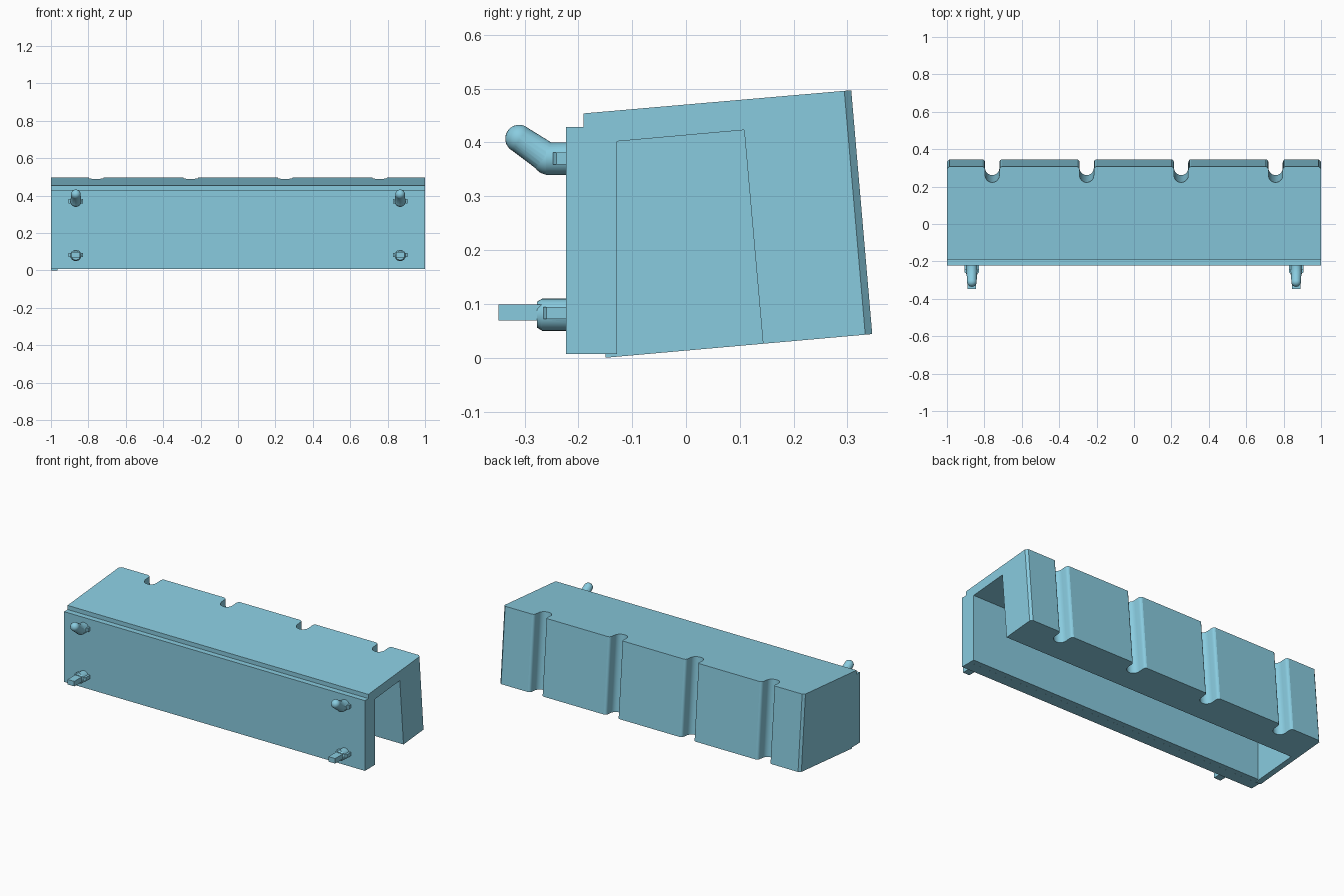
import bpy, bmesh, math
from mathutils import Vector

if "Cube" in bpy.data.objects:
    bpy.data.objects.remove(bpy.data.objects["Cube"])

teal = bpy.data.materials.new("teal")
teal.diffuse_color = (0.25, 0.60, 0.74, 1)
teal.use_nodes = True
teal.node_tree.nodes["Principled BSDF"].inputs["Base Color"].default_value = teal.diffuse_color


def prism(name, points, push):
    """Closed solid: a planar outline pushed along a vector."""
    bm = bmesh.new()
    face = bm.faces.new([bm.verts.new(p) for p in points])
    ext = bmesh.ops.extrude_face_region(bm, geom=[face])
    bmesh.ops.translate(bm, vec=Vector(push),
                        verts=[v for v in ext["geom"] if isinstance(v, bmesh.types.BMVert)])
    bmesh.ops.recalc_face_normals(bm, faces=bm.faces)
    me = bpy.data.meshes.new(name)
    bm.to_mesh(me)
    bm.free()
    ob = bpy.data.objects.new(name, me)
    bpy.context.collection.objects.link(ob)
    return ob


def side_prism(name, yz, x0, x1):
    return prism(name, [(x0, y, z) for y, z in yz], (x1 - x0, 0, 0))


def combine(target, other, op="DIFFERENCE"):
    mod = target.modifiers.new(op.lower(), "BOOLEAN")
    mod.operation, mod.solver, mod.object = op, "EXACT", other
    bpy.context.view_layer.objects.active = target
    bpy.ops.object.modifier_apply(modifier=mod.name)
    bpy.data.objects.remove(other)


def finish(ob, angle):
    ob.data.materials.clear()
    ob.data.materials.append(teal)
    bpy.ops.object.select_all(action="DESELECT")
    ob.select_set(True)
    bpy.context.view_layer.objects.active = ob
    bpy.ops.object.shade_smooth_by_angle(angle=math.radians(angle))


def rod(name, a, b, r0, r1):
    a, b = Vector(a), Vector(b)
    bpy.ops.mesh.primitive_cone_add(vertices=24, radius1=r0, radius2=r1,
                                    depth=(b - a).length, location=(a + b) / 2)
    ob = bpy.context.object
    ob.rotation_euler = (b - a).to_track_quat("Z", "Y").to_euler()
    ob.name = name
    return ob


def ball(name, loc, r):
    bpy.ops.mesh.primitive_uv_sphere_add(segments=24, ring_count=16, radius=r, location=loc)
    bpy.context.object.name = name
    return bpy.context.object


# body: mounting plate and tilted block in one outline
body = side_prism("holder_body", [
    (-0.223, 0.007), (-0.223, 0.429), (-0.19, 0.429), (-0.19, 0.454),
    (0.307, 0.497), (0.346, 0.044), (-0.15, 0.0), (-0.15, 0.007)], -1, 1)

# channel open below and at the right end
combine(body, side_prism("channel_cut", [
    (-0.128, 0.402), (0.108, 0.423), (0.1498, -0.05), (-0.16, -0.05),
    (-0.16, 0.0072), (-0.128, 0.0072)], -0.965, 1.1))

# cutters running along the tilted back face
top, bottom = Vector((0, 0.307, 0.497)), Vector((0, 0.346, 0.044))
up = (top - bottom).normalized()
inward = Vector((0, -up.z, up.y))
start, push = bottom - up * 0.1, up * 0.66


def back_cut(name, profile):
    combine(body, prism(name, [start + Vector((x, 0, 0)) + inward * d for x, d in profile], push))


# U grooves with rounded lips
half = [(0.052, -0.03), (0.052, 0.0), (0.046, 0.0025), (0.0425, 0.0055),
        (0.0395, 0.0105), (0.038, 0.018)]
arc = [(0.038 * math.cos(t * math.pi / 16), 0.047 + 0.038 * math.sin(t * math.pi / 16))
       for t in range(17)]
groove = half + arc + [(-x, d) for x, d in reversed(half)]
for gx in (-0.758, -0.253, 0.252, 0.757):
    back_cut("groove_cut", [(gx + x, d) for x, d in groove])

# chamfered end edges
for s in (-1, 1):
    back_cut("chamfer_cut", [(s * 0.974, -0.013), (s * 1.013, -0.013), (s * 1.013, 0.026)])
finish(body, 21)

# pegs that plug into the board
for s, side in ((-1, "left"), (1, "right")):
    x = s * 0.867
    # upper hook
    hook = rod(f"{side}_hook", (x, -0.215, 0.37), (x, -0.26, 0.37), 0.03, 0.03)
    combine(hook, ball("elbow", (x, -0.256, 0.3695), 0.0295), "UNION")
    combine(hook, rod("arm", (x, -0.256, 0.370), (x, -0.31, 0.407), 0.0285, 0.0255), "UNION")
    combine(hook, ball("tip", (x, -0.31, 0.407), 0.0258), "UNION")
    # lower peg: round collar with a tapered nose and a flat tongue
    peg = rod(f"{side}_lower_peg", (x, -0.215, 0.08), (x, -0.268, 0.08), 0.03, 0.03)
    combine(peg, rod("nose", (x, -0.267, 0.08), (x, -0.277, 0.08), 0.03, 0.024), "UNION")
    tongue = [(-0.022, -0.26), (-0.022, -0.348), (0.022, -0.348), (0.022, -0.26)]
    combine(peg, prism("tongue", [(x + a, y, 0.069) for a, y in tongue], (0, 0, 0.03)), "UNION")
    # side wings on both pegs
    for ob, z, y in ((hook, 0.37, -0.247), (peg, 0.083, -0.265)):
        wing = [(-0.039, -0.21), (-0.039, y + 0.006), (-0.03, y), (0.03, y),
                (0.039, y + 0.006), (0.039, -0.21)]
        combine(ob, prism("wing", [(x + a, b, z - 0.011) for a, b in wing], (0, 0, 0.022)), "UNION")
        finish(ob, 35)
